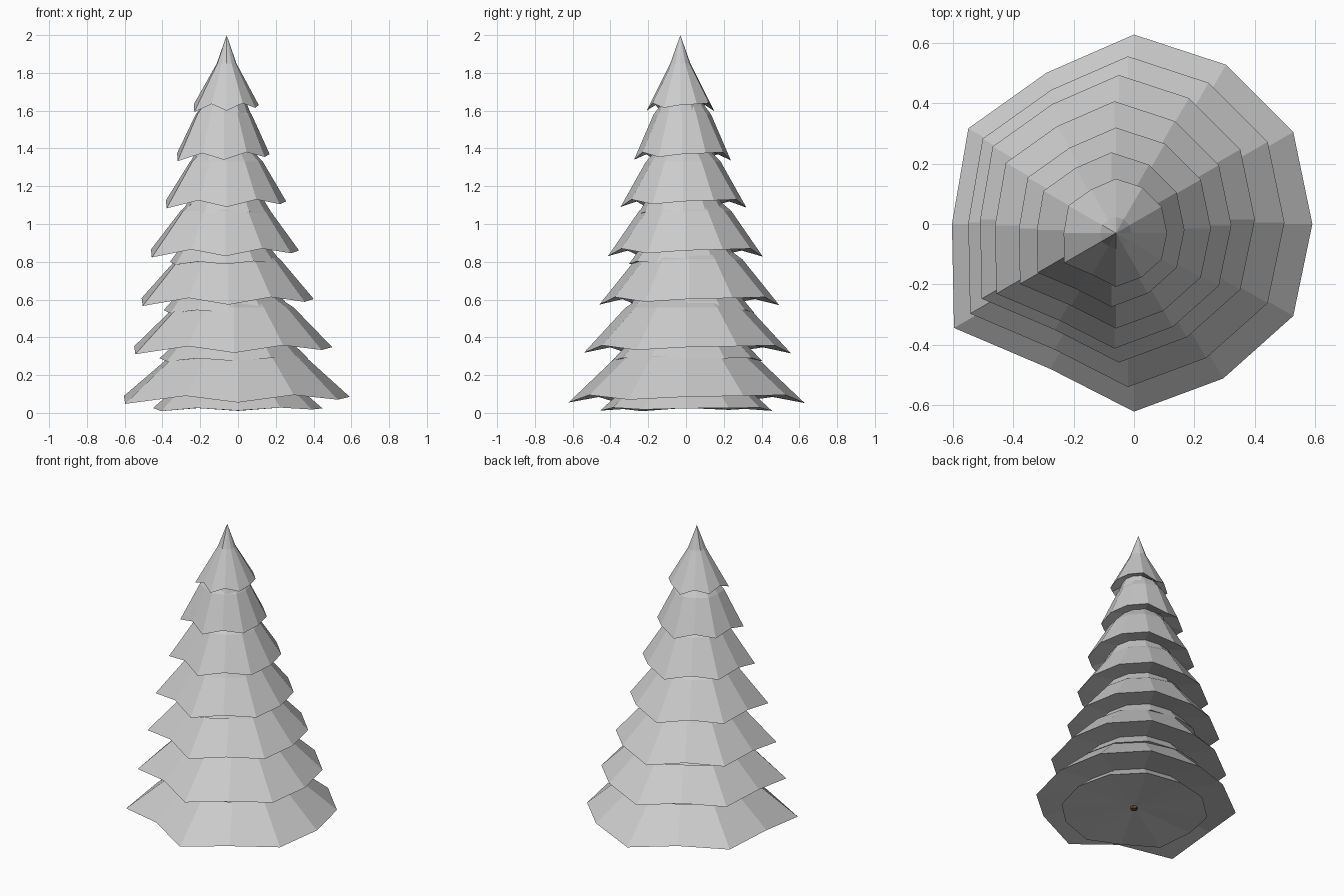
import bpy, bmesh, math

if "Cube" in bpy.data.objects:
    bpy.data.objects.remove(bpy.data.objects["Cube"])

# shared jagged outline: twelve branch tips at 30 degree steps
REACH = [0.97, 1.00, 1.00, 1.03, 0.95, 1.04, 0.99, 1.13, 0.91, 1.02, 0.97, 1.00]
DROOP = [0.015, 0.02, 0.025, -0.018, 0.02, -0.005, 0.02, -0.022, 0.02, -0.015, 0.025, 0.0]
# tier: radius, centre x, centre y, rim height
TIERS = [(0.61, 0.0, 0.0, 0.07), (0.535, -0.02, 0.005, 0.333), (0.465, -0.05, 0.015, 0.588),
         (0.40, -0.065, -0.005, 0.845), (0.325, -0.06, -0.015, 1.105),
         (0.25, -0.075, -0.02, 1.355), (0.175, -0.06, -0.03, 1.615)]


def add_object(name, bm):
    bmesh.ops.recalc_face_normals(bm, faces=bm.faces[:])
    mesh = bpy.data.meshes.new(name)
    bm.to_mesh(mesh)
    bm.free()
    obj = bpy.data.objects.new(name, mesh)
    bpy.context.collection.objects.link(obj)
    return obj


def foliage_tier(name, r, cx, cy, z, top):
    bm = bmesh.new()
    is_tip = r < 0.2
    drop = 0.04 if is_tip else 0.052
    # profile rings (scale, height, outline jitter, droop): lower skirt edge,
    # groove under the branches, branch tips, upper slope
    profile = [(0.74, -drop, 0.3, 0.4), (0.57, 0.04, 0.5, 0.3), (1.0, 0.0, 1.0, 1.0),
               (0.3, 0.235, 0.5, 0.0) if is_tip else (0.60, 0.225, 0.6, 0.0)]
    rings = []
    for scale, dz, jitter, wobble in profile:
        ring = []
        for i, (reach, droop) in enumerate(zip(REACH, DROOP)):
            a = math.radians(30 * i)
            d = r * scale * (1 + (reach - 1) * jitter)
            ring.append(bm.verts.new((cx + d * math.cos(a), cy + d * math.sin(a),
                                      z + dz + droop * wobble)))
        rings.append(ring)
    base = bm.verts.new((cx, cy, z - drop + 0.025))
    apex = bm.verts.new((cx, cy, top))
    for i in range(12):
        j = (i + 1) % 12
        bm.faces.new((base, rings[0][j], rings[0][i]))
        for low, high in zip(rings, rings[1:]):
            bm.faces.new((low[i], low[j], high[j], high[i]))
        bm.faces.new((rings[-1][i], rings[-1][j], apex))
    return add_object(name, bm)


for n, (r, cx, cy, z) in enumerate(TIERS):
    top = 2.0 if n == len(TIERS) - 1 else z + 0.43
    foliage_tier(f"foliage_tier_{n + 1}", r, cx, cy, z, top)

# trunk, almost hidden inside the foliage
bm = bmesh.new()
bmesh.ops.create_cone(bm, cap_ends=True, segments=6, radius1=0.022, radius2=0.015, depth=0.6)
bmesh.ops.translate(bm, verts=bm.verts[:], vec=(0, 0, 0.325))
trunk = add_object("trunk", bm)
bark = bpy.data.materials.new("bark")
bark.diffuse_color = (0.16, 0.07, 0.03, 1)
bark.use_nodes = True
bark.node_tree.nodes["Principled BSDF"].inputs["Base Color"].default_value = bark.diffuse_color
trunk.data.materials.append(bark)
